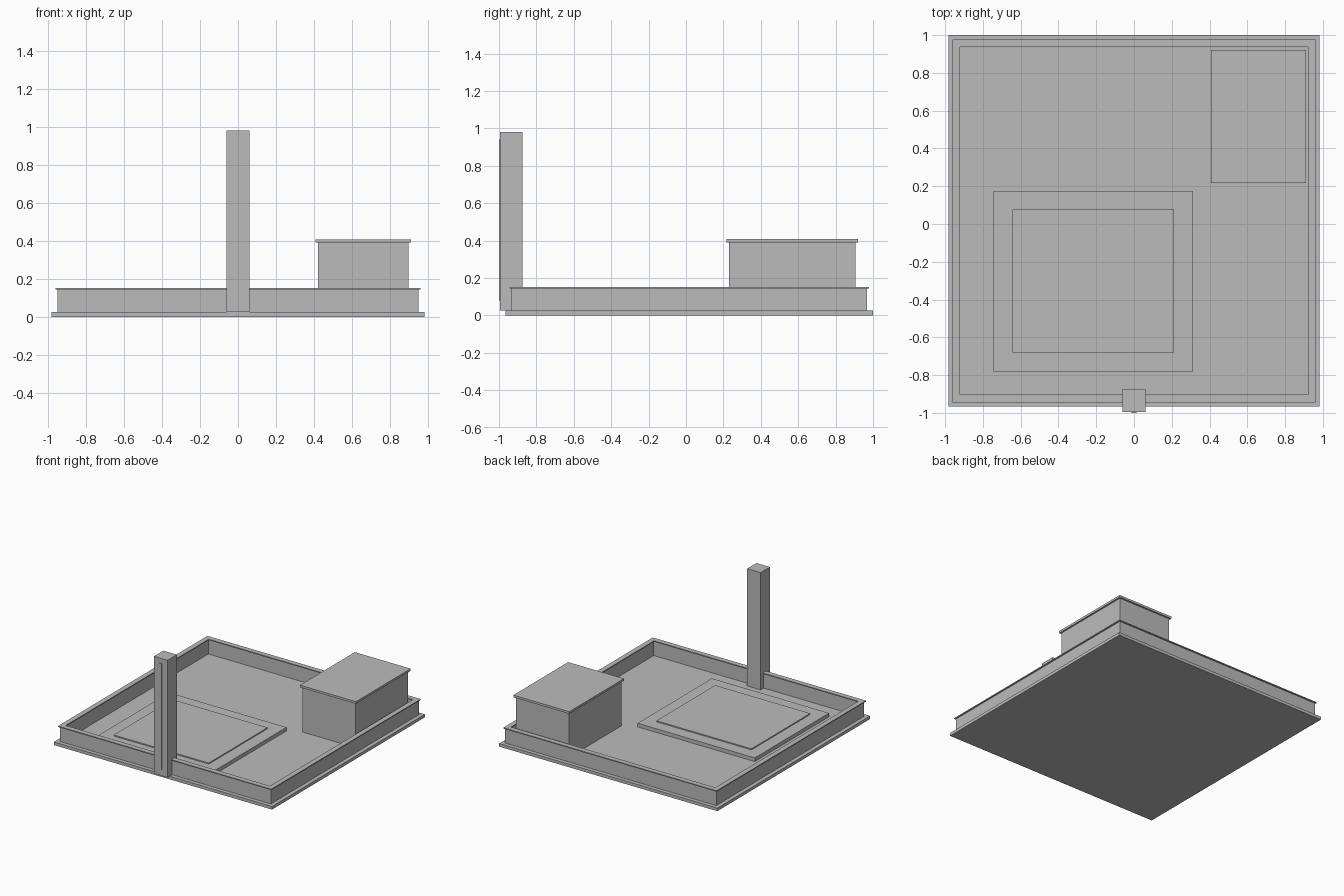
import bpy
import bmesh

cube = bpy.data.objects.get("Cube")
if cube:
    bpy.data.objects.remove(cube, do_unlink=True)

grey = bpy.data.materials.new("plain grey")
grey.use_nodes = True
grey.diffuse_color = (0.5, 0.5, 0.5, 1)
grey.node_tree.nodes["Principled BSDF"].inputs["Base Color"].default_value = (0.5, 0.5, 0.5, 1)


def finish(name, bm):
    bmesh.ops.recalc_face_normals(bm, faces=bm.faces)
    mesh = bpy.data.meshes.new(name)
    bm.to_mesh(mesh)
    bm.free()
    mesh.materials.append(grey)
    obj = bpy.data.objects.new(name, mesh)
    bpy.context.collection.objects.link(obj)
    return obj


def box(name, x, y, z):
    """Box spanning the given (low, high) ranges."""
    bm = bmesh.new()
    bmesh.ops.create_cube(bm, size=1)
    for v in bm.verts:
        for i, (low, high) in enumerate((x, y, z)):
            v.co[i] = low if v.co[i] < 0 else high
    return finish(name, bm)


def frame(name, outer, inner, z, centre_y):
    """Square ring with mitred corners."""
    bm = bmesh.new()
    rings = []
    for half, height in ((outer, z[0]), (outer, z[1]), (inner, z[1]), (inner, z[0])):
        rings.append([bm.verts.new((sx * half, centre_y + sy * half, height))
                      for sx, sy in ((-1, -1), (1, -1), (1, 1), (-1, 1))])
    for k in range(4):
        a, b = rings[k], rings[(k + 1) % 4]
        for i in range(4):
            j = (i + 1) % 4
            bm.faces.new((a[i], a[j], b[j], b[i]))
    return finish(name, bm)


def grow(span, amount):
    return span[0] - amount, span[1] + amount


# Ground slab and parapet wall with a thin coping
centre = 0.017
floor = 0.025
half = 0.983
box("base_slab", (-half, half), (centre - half, centre + half), (0, floor))
frame("parapet_wall", 0.951, 0.93, (floor, 0.144), centre)
frame("parapet_coping", 0.961, 0.92, (0.144, 0.152), centre)

# Stepped platform
px, py = (-0.743, 0.313), (-0.78, 0.176)
box("platform", px, py, (floor, 0.055))
box("platform_panel", grow(px, -0.1), grow(py, -0.1), (0.055, 0.064))

# Small block with an overhanging roof
hx, hy = (0.421, 0.898), (0.229, 0.907)
box("block_walls", hx, hy, (floor, 0.39))
box("block_roof", grow(hx, 0.013), grow(hy, 0.013), (0.39, 0.408))

# Front pillar with a narrow raised strip
box("pillar", (-0.061, 0.061), (-0.994, -0.874), (floor, 0.98))
box("pillar_strip", (-0.013, 0.013), (-1.0, -0.994), (0.08, 0.94))
